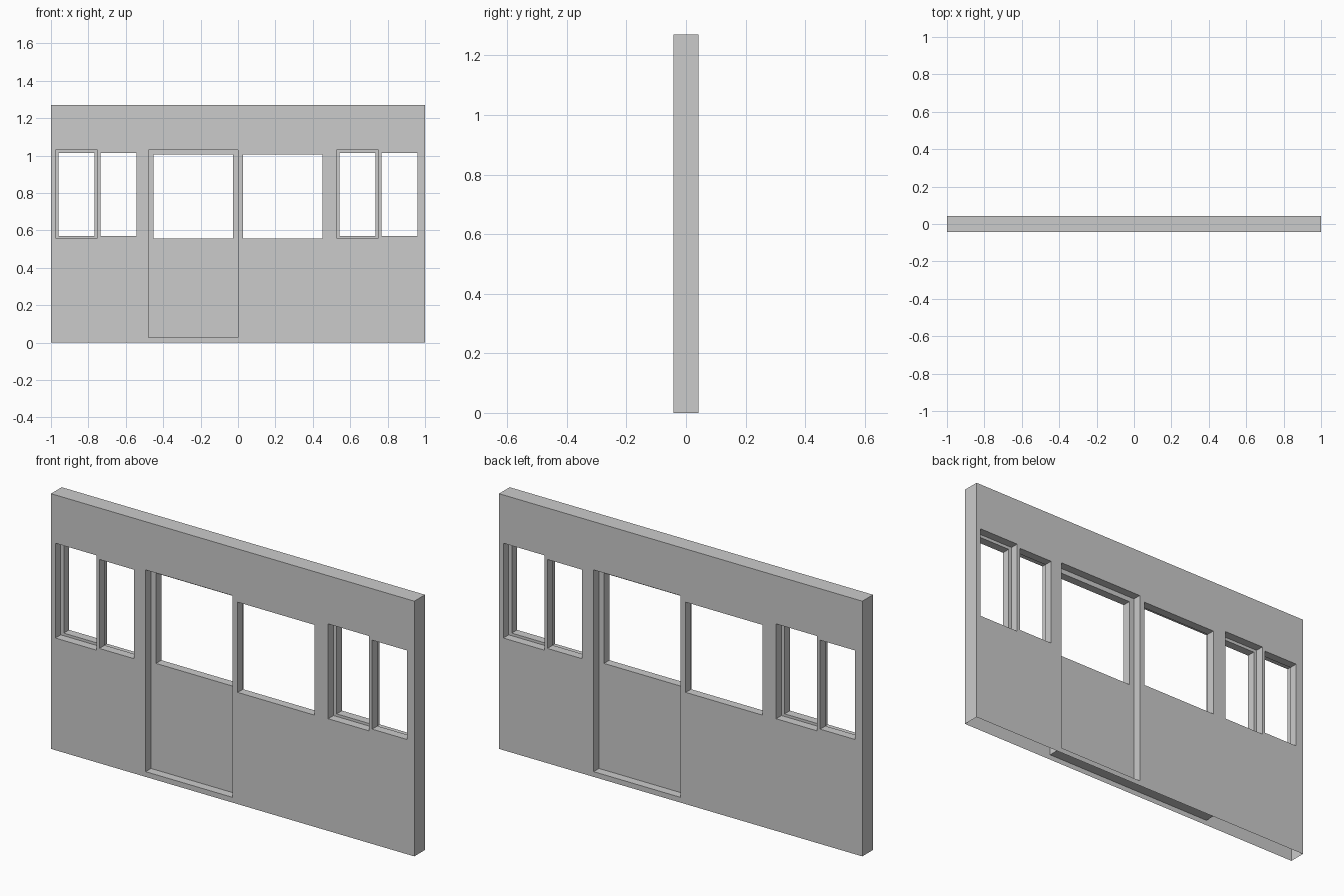
import bpy
import bmesh
from mathutils import Vector

cube = bpy.data.objects.get("Cube")
if cube:
    bpy.data.objects.remove(cube, do_unlink=True)

HALF = 0.042      # half the wall thickness
HEIGHT = 1.27
HEAD = 1.03       # top of every opening

grey = bpy.data.materials.new("plain_grey")
grey.use_nodes = True
colour = (0.6, 0.6, 0.6, 1)
grey.diffuse_color = colour
grey.node_tree.nodes["Principled BSDF"].inputs["Base Color"].default_value = colour


def box(name, low, high):
    """Box between two opposite corners."""
    low, high = Vector(low), Vector(high)
    bm = bmesh.new()
    bmesh.ops.create_cube(bm, size=1)
    bmesh.ops.scale(bm, vec=high - low, verts=bm.verts)
    bmesh.ops.translate(bm, vec=(low + high) / 2, verts=bm.verts)
    mesh = bpy.data.meshes.new(name)
    bm.to_mesh(mesh)
    bm.free()
    mesh.materials.append(grey)
    obj = bpy.data.objects.new(name, mesh)
    bpy.context.collection.objects.link(obj)
    return obj


def cut(obj, x0, x1, z0, z1):
    """Cut a rectangular hole right through in y."""
    cutter = box("cutter", (x0, -1, z0), (x1, 1, z1))
    mod = obj.modifiers.new("hole", 'BOOLEAN')
    mod.operation = 'DIFFERENCE'
    mod.solver = 'EXACT'
    mod.object = cutter
    bpy.context.view_layer.update()
    graph = bpy.context.evaluated_depsgraph_get()
    mesh = bpy.data.meshes.new_from_object(obj.evaluated_get(graph))
    obj.modifiers.clear()
    obj.data = mesh
    bpy.data.objects.remove(cutter, do_unlink=True)


def sliding_pair(name, centre, half_width, sill, border, pane_low, pane_high):
    """Two glazing leaves, one behind the other, filling one wall opening."""
    cut(wall, centre - half_width, centre + half_width, sill, HEAD)
    for side, label in ((-1, "right"), (1, "left")):
        x0, x1 = sorted((centre, centre + side * half_width))
        y0, y1 = sorted((0, -side * HALF))
        leaf = box(f"{name}_{label}_leaf", (x0, y0, sill), (x1, y1, HEAD))
        cut(leaf, x0 + border, x1 - border, pane_low, pane_high)


# Wall, with the openings and their leaves
wall = box("wall", (-1, -HALF, 0), (1, HALF, HEIGHT))
sliding_pair("door", 0, 0.479, 0.026, 0.028, 0.556, 1.005)
sliding_pair("right_window", -0.751, 0.225, 0.558, 0.017, 0.571, 1.014)
sliding_pair("left_window", 0.751, 0.225, 0.558, 0.017, 0.571, 1.014)

# The wall is a hollow shell, open underneath
bm = bmesh.new()
bm.from_mesh(wall.data)
bottom = [f for f in bm.faces if f.calc_center_median().z < 0.001]
bmesh.ops.delete(bm, geom=bottom, context='FACES')
bm.to_mesh(wall.data)
bm.free()
